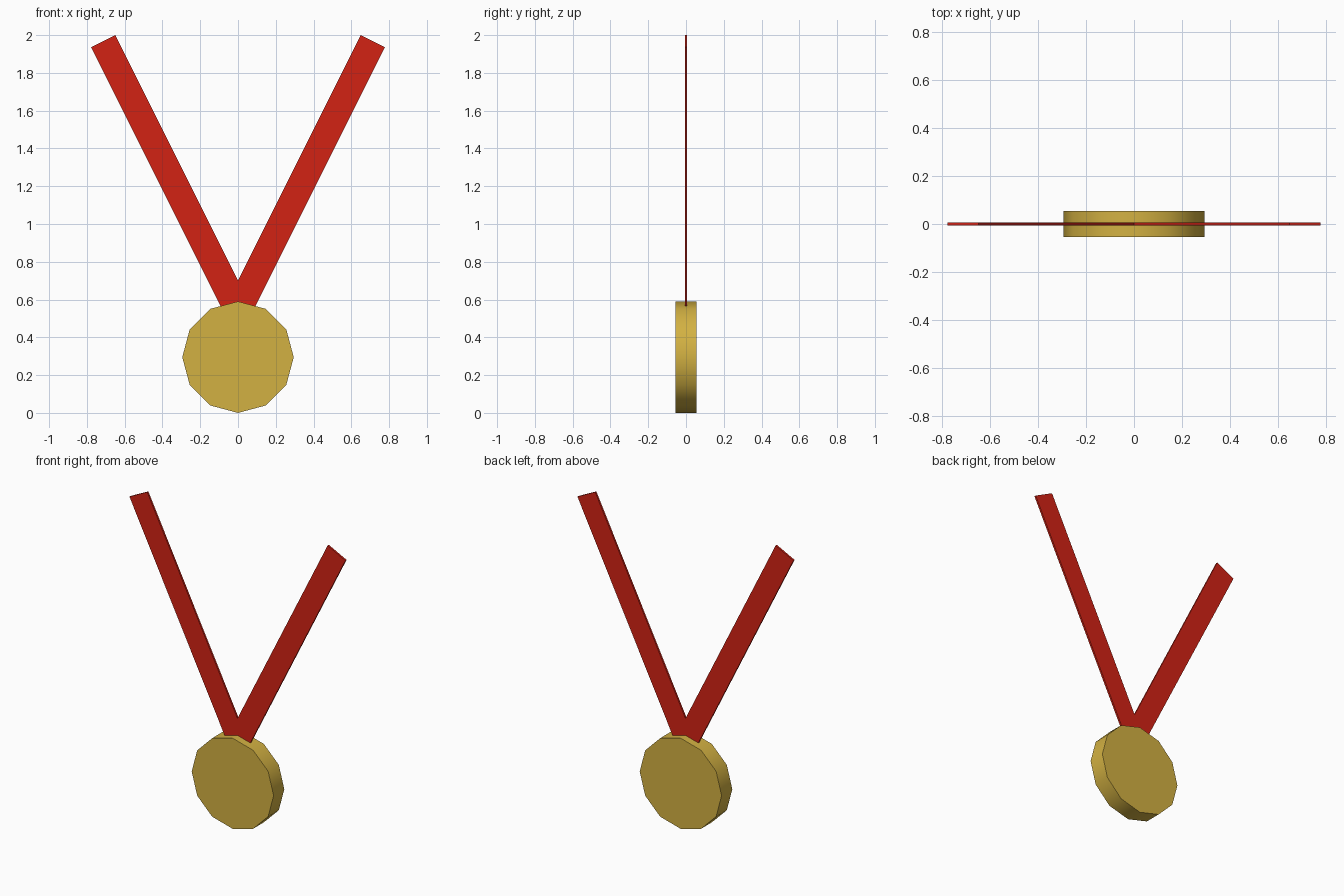
import bpy
import bmesh
from math import radians, pi

if "Cube" in bpy.data.objects:
    bpy.data.objects.remove(bpy.data.objects["Cube"])


def material(name, rgb):
    mat = bpy.data.materials.new(name)
    mat.diffuse_color = (*rgb, 1.0)
    mat.use_nodes = True
    mat.node_tree.nodes["Principled BSDF"].inputs["Base Color"].default_value = mat.diffuse_color
    return mat


GOLD = material("gold", (0.65, 0.44, 0.055))
RED = material("red_fabric", (0.65, 0.016, 0.007))

# Medal disc: twelve-sided, corner pointing up, softly shaded rim
RADIUS, DEPTH = 0.295, 0.11
bpy.ops.mesh.primitive_cylinder_add(
    vertices=12, radius=RADIUS, depth=DEPTH,
    location=(0, 0, RADIUS), rotation=(pi / 2, 0, 0))
medal = bpy.context.object
medal.name = "medal_disc"
medal.data.materials.append(GOLD)
bpy.ops.object.transform_apply(location=True, rotation=True, scale=True)
bpy.ops.object.shade_smooth_by_angle(angle=radians(40))

# Ribbon: one flat strap, mirrored into a V whose point sits inside the medal
THICKNESS = 0.012
strap = [(0, 0.38), (0.778, 1.936), (0.65, 2.0), (0, 0.70)]
mesh = bpy.data.meshes.new("ribbon")
bm = bmesh.new()
bm.faces.new([bm.verts.new((x, 0, z)) for x, z in strap])
bm.to_mesh(mesh)
bm.free()
ribbon = bpy.data.objects.new("ribbon", mesh)
bpy.context.collection.objects.link(ribbon)
mesh.materials.append(RED)

mirror = ribbon.modifiers.new("other_side", 'MIRROR')
mirror.use_axis = (True, False, False)
mirror.use_clip = True
solid = ribbon.modifiers.new("thickness", 'SOLIDIFY')
solid.thickness = THICKNESS
solid.offset = 0
